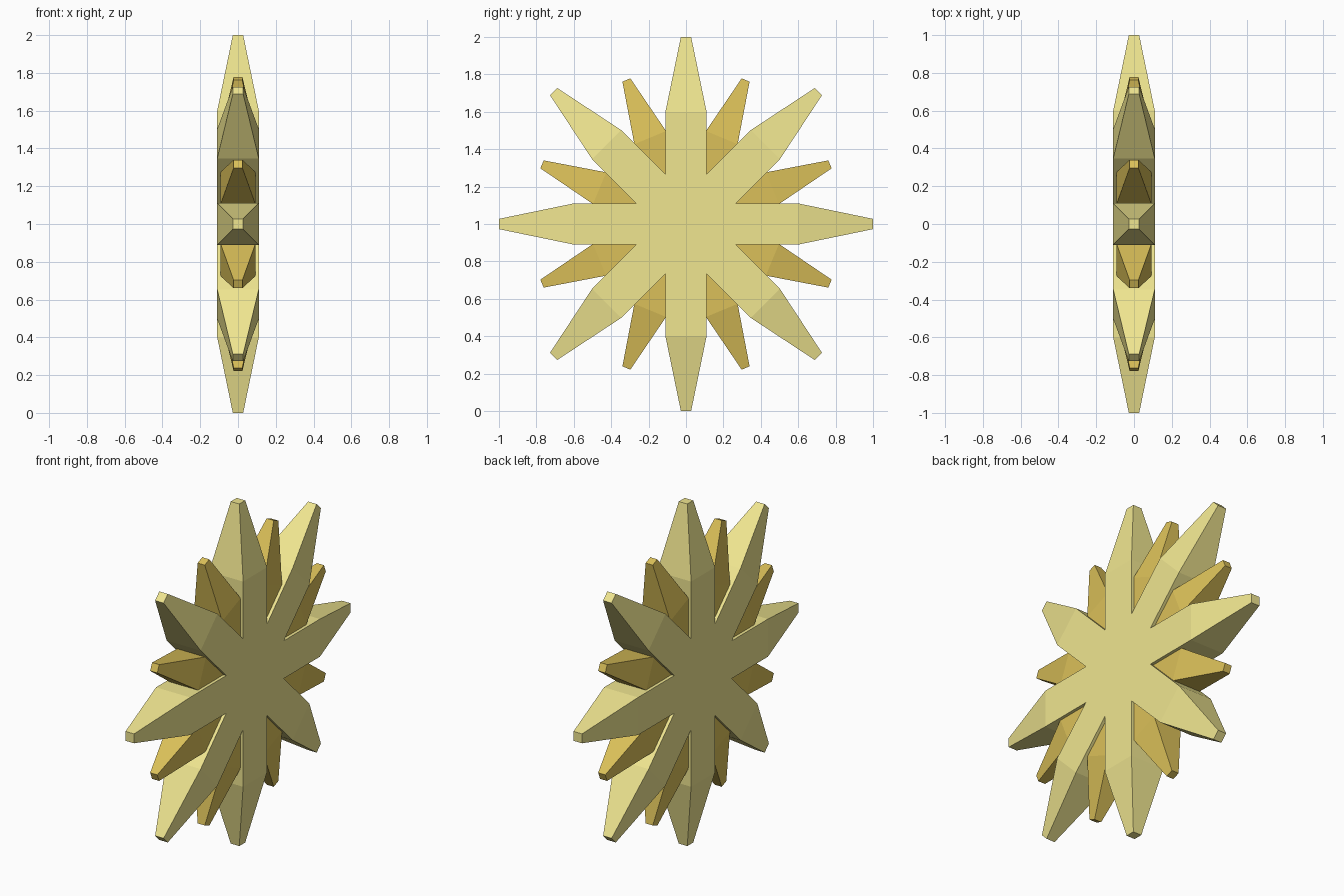
import bpy, bmesh, math

if "Cube" in bpy.data.objects:
    bpy.data.objects.remove(bpy.data.objects["Cube"])


def make_star(name, scale, turn, colour, rays=8):
    """Square-section rays joined at a flat hub, lying in the YZ plane."""
    half, tip = 0.11 * scale, 0.0275 * scale
    step = 2 * math.pi / rays
    # (distance along ray, half width, half thickness): notch, shoulder, tip
    stations = [(half / math.tan(step / 2), half, half),
                (0.6 * scale, half, half),
                (1.0 * scale, tip, tip)]
    bm = bmesh.new()
    hubs = {-1: [], 1: []}

    for i in range(rays):
        a = turn + i * step
        c, s = math.cos(a), math.sin(a)
        # Four-cornered ring at each station along the ray
        rings = [[bm.verts.new((x * t, r * c - w * y * s, 1 + r * s + w * y * c))
                  for x, y in ((-1, -1), (1, -1), (1, 1), (-1, 1))]
                 for r, w, t in stations]
        for lo, hi in zip(rings, rings[1:]):
            for k in range(4):
                n = (k + 1) % 4
                bm.faces.new((lo[k], lo[n], hi[n], hi[k]))
        bm.faces.new(rings[-1])
        hubs[-1] += [rings[0][0], rings[0][3]]
        hubs[1] += [rings[0][1], rings[0][2]]

    # Flat hub faces, then weld neighbouring rays at the notches
    for ring in hubs.values():
        bm.faces.new(ring)
    bmesh.ops.remove_doubles(bm, verts=bm.verts, dist=1e-4)
    bmesh.ops.recalc_face_normals(bm, faces=bm.faces)

    mesh = bpy.data.meshes.new(name)
    bm.to_mesh(mesh)
    bm.free()
    mat = bpy.data.materials.new(name + "_colour")
    mat.diffuse_color = colour
    mat.use_nodes = True
    mat.node_tree.nodes["Principled BSDF"].inputs["Base Color"].default_value = mat.diffuse_color
    mesh.materials.append(mat)
    obj = bpy.data.objects.new(name, mesh)
    bpy.context.collection.objects.link(obj)
    return obj


# Long pale rays, and shorter golden rays in the gaps
make_star("long_rays", 1.0, 0.0, (0.87, 0.79, 0.28, 1))
make_star("short_rays", 5 / 6, math.pi / 8, (0.71, 0.53, 0.10, 1))
